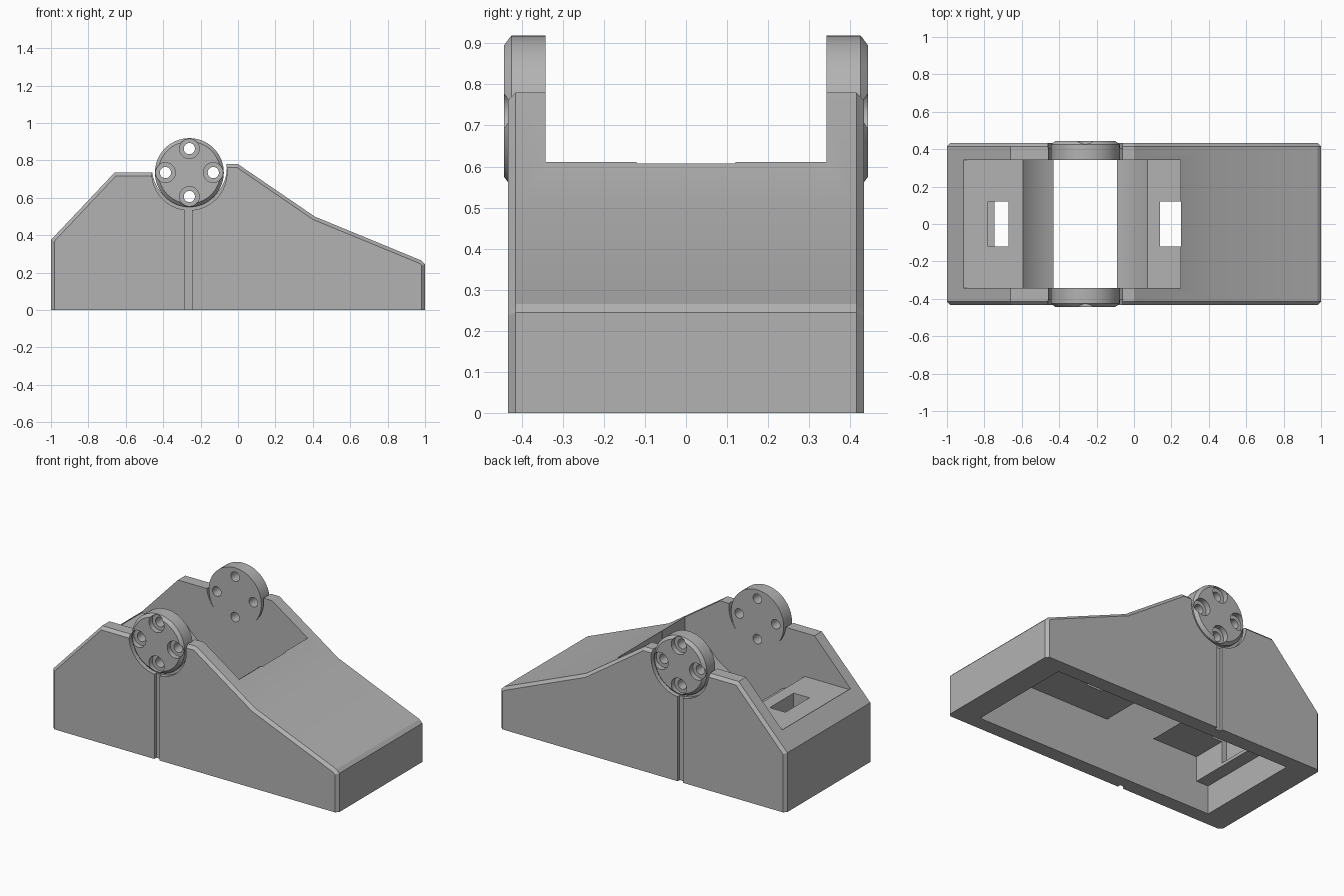
import bpy, bmesh, math

cube = bpy.data.objects.get("Cube")
if cube:
    bpy.data.objects.remove(cube, do_unlink=True)

grey = bpy.data.materials.new("plain_grey")
grey.use_nodes = True
GREY = (0.45, 0.45, 0.45, 1)
grey.diffuse_color = GREY
grey.node_tree.nodes["Principled BSDF"].inputs["Base Color"].default_value = GREY


def circle(x, z, r, n=64):
    return [(x + r * math.cos(2 * math.pi * i / n),
             z + r * math.sin(2 * math.pi * i / n)) for i in range(n)]


def rect(x0, x1, z0, z1):
    return [(x0, z0), (x1, z0), (x1, z1), (x0, z1)]


def prism(name, profile, y0, y1, chamfer=0, chamfered=None):
    """Extrude an x-z profile along y, chamfering the chosen edges."""
    bm = bmesh.new()
    face = bm.faces.new([bm.verts.new((x, y0, z)) for x, z in profile])
    ext = bmesh.ops.extrude_face_region(bm, geom=[face])["geom"]
    for v in ext:
        if isinstance(v, bmesh.types.BMVert):
            v.co.y = y1
    bmesh.ops.recalc_face_normals(bm, faces=bm.faces)
    if chamfer:
        edges = [e for e in bm.edges if chamfered(*(v.co for v in e.verts))]
        bmesh.ops.bevel(bm, geom=edges, offset=chamfer, segments=1,
                        affect='EDGES', offset_type='OFFSET')
    mesh = bpy.data.meshes.new(name)
    bm.to_mesh(mesh)
    bm.free()
    mesh.materials.append(grey)
    obj = bpy.data.objects.new(name, mesh)
    bpy.context.collection.objects.link(obj)
    return obj


def carve(obj, cutters):
    """Subtract the cutters one after another, then delete them."""
    for c in cutters:
        mod = obj.modifiers.new("cut", 'BOOLEAN')
        mod.operation, mod.solver, mod.object = 'DIFFERENCE', 'EXACT', c
        bpy.context.view_layer.update()
        graph = bpy.context.evaluated_depsgraph_get()
        mesh = bpy.data.meshes.new_from_object(obj.evaluated_get(graph))
        obj.modifiers.clear()
        obj.data = mesh
        bpy.data.objects.remove(c, do_unlink=True)


def finish(obj):
    bpy.ops.object.select_all(action='DESELECT')
    obj.select_set(True)
    bpy.context.view_layer.objects.active = obj
    bpy.ops.object.shade_smooth_by_angle(angle=math.radians(20))


AX, AZ = -0.26, 0.735          # pivot axis
WALL, INNER = 0.433, 0.342     # outer and inner side wall positions

# Housing: side silhouette with chamfered outer rims
outline = [(-1, 0), (1, 0), (1, 0.245), (0.98, 0.265), (0.41, 0.5), (0, 0.78),
           (-0.24, 0.78), (-0.28, 0.735), (-0.66, 0.735), (-1, 0.375)]
housing = prism("housing", outline, -WALL, WALL, 0.018,
                lambda a, b: abs(a.y - b.y) < 1e-4 and max(a.z, b.z) > 0.01)

# Underside hollow, upper tray and round clearance around the axis
hollow = [(-0.83, -0.1), (0.84, -0.1), (0.84, 0.18), (0.75, 0.18),
          (0.75, 0.27), (0.58, 0.338), (-0.745, 0.338), (-0.745, 0.18), (-0.83, 0.18)]
cutters = [
    prism("hollow_cut", hollow, -INNER, INNER),
    prism("tray_cut", rect(-0.912, 0.248, 0.46, 1.1), -INNER, INNER),
    prism("clearance_cut", circle(AX, AZ, 0.432, 96), -INNER, INNER),
]
# Rectangular slots through both tray floors
for x0, x1 in ((-0.78, -0.67), (0.14, 0.252)):
    cutters.append(prism("slot_cut", rect(x0, x1, 0.2, 1), -0.12, 0.12))
# Side walls: pivot seat with crescent gaps, shallow round recess, upright groove
for s in (-1, 1):
    cutters.append(prism("seat_cut", circle(AX, AZ + 0.025, 0.2), s * 0.3, s * 0.5))
    cutters.append(prism("recess_cut", circle(AX, AZ, 0.201), s * 0.405, s * 0.5))
    cutters.append(prism("groove_cut", rect(-0.283, -0.245, -0.1, 0.56),
                         s * 0.413, s * 0.5))
carve(housing, cutters)
finish(housing)

# Pivot discs with four counterbored screw holes
for s, name in ((-1, "front_pivot_disc"), (1, "back_pivot_disc")):
    disc = prism(name, circle(AX, AZ, 0.184), s * INNER, s * 0.443, 0.018,
                 lambda a, b: min(abs(a.y), abs(b.y)) > 0.44)
    holes = []
    for k in range(4):
        hx = AX + 0.128 * math.cos(k * math.pi / 2)
        hz = AZ + 0.128 * math.sin(k * math.pi / 2)
        holes.append(prism("hole_cut", circle(hx, hz, 0.03, 32), s * 0.3, s * 0.5))
        holes.append(prism("bore_cut", circle(hx, hz, 0.053, 32), s * 0.41, s * 0.5))
    carve(disc, holes)
    finish(disc)
